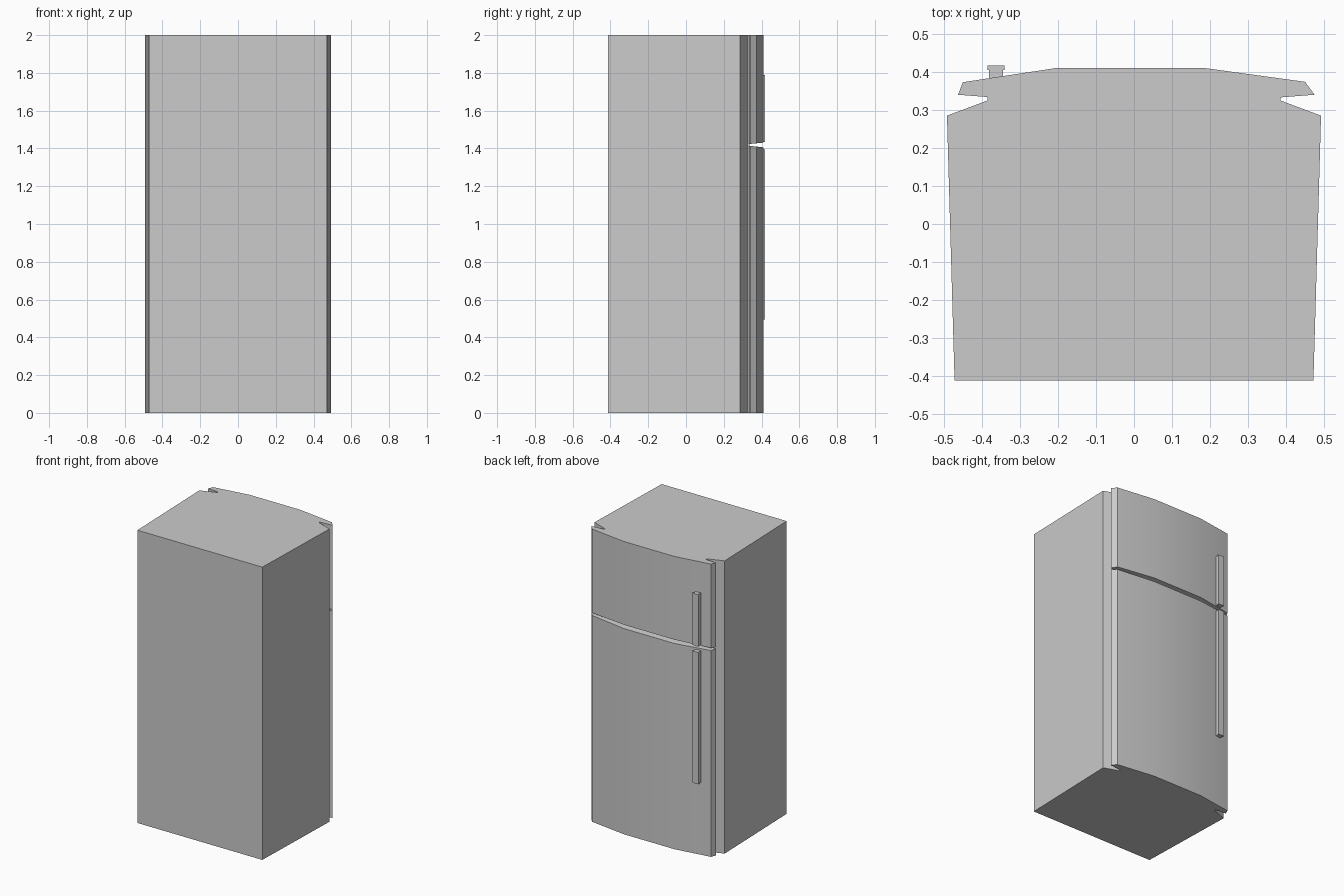
import bpy
import bmesh
import math

cube = bpy.data.objects.get("Cube")
if cube:
    bpy.data.objects.remove(cube, do_unlink=True)

# One plain grey finish for everything
GREY = (0.6, 0.6, 0.6, 1.0)
grey = bpy.data.materials.new("appliance_grey")
grey.use_nodes = True
grey.diffuse_color = GREY
grey.node_tree.nodes["Principled BSDF"].inputs["Base Color"].default_value = GREY


def prism(name, profile, bottom, top, smooth=False):
    """Extrude a plan profile upward; bottom and top are heights as functions of y."""
    bm = bmesh.new()
    low = [bm.verts.new((x, y, bottom(y))) for x, y in profile]
    high = [bm.verts.new((x, y, top(y))) for x, y in profile]
    bm.faces.new(low)
    bm.faces.new(high)
    for i in range(len(profile)):
        j = (i + 1) % len(profile)
        bm.faces.new((low[i], low[j], high[j], high[i]))
    bmesh.ops.recalc_face_normals(bm, faces=bm.faces)
    mesh = bpy.data.meshes.new(name)
    bm.to_mesh(mesh)
    bm.free()
    mesh.materials.append(grey)
    obj = bpy.data.objects.new(name, mesh)
    bpy.context.collection.objects.link(obj)
    if smooth:
        bpy.ops.object.select_all(action="DESELECT")
        obj.select_set(True)
        bpy.context.view_layer.objects.active = obj
        bpy.ops.object.shade_smooth_by_angle(angle=math.radians(20))
    return obj


def level(z):
    return lambda y: z


def sloped(z, rate):
    """Height that drifts with depth, so the door gap widens outward."""
    return lambda y: z + rate * (y - 0.33)


# Cabinet: tapers to the rear, narrows to a neck behind the doors
half = [(0.472, -0.412), (0.492, 0.285), (0.385, 0.325), (0.385, 0.335)]
cabinet = half + [(-x, y) for x, y in reversed(half)]
prism("cabinet", cabinet, level(0), level(2))

# Doors: gently bowed outer face
door = [(0.385, 0.333), (0.475, 0.34), (0.45, 0.374), (0.18, 0.411),
        (-0.2, 0.411), (-0.45, 0.373), (-0.463, 0.34), (-0.385, 0.334)]
prism("lower_door", door, level(0), sloped(1.415, -0.12), smooth=True)
prism("upper_door", door, sloped(1.423, 0.1), level(2), smooth=True)

# Handles: a flat grip on a slightly narrower stem
for name, z0, z1 in (("lower_handle", 0.495, 1.395), ("upper_handle", 1.435, 1.79)):
    for part, x0, x1, y0, y1 in (("grip", -0.385, -0.34, 0.405, 0.417),
                                 ("stem", -0.381, -0.344, 0.375, 0.406)):
        prism(name + "_" + part, [(x0, y0), (x1, y0), (x1, y1), (x0, y1)],
              level(z0), level(z1))
